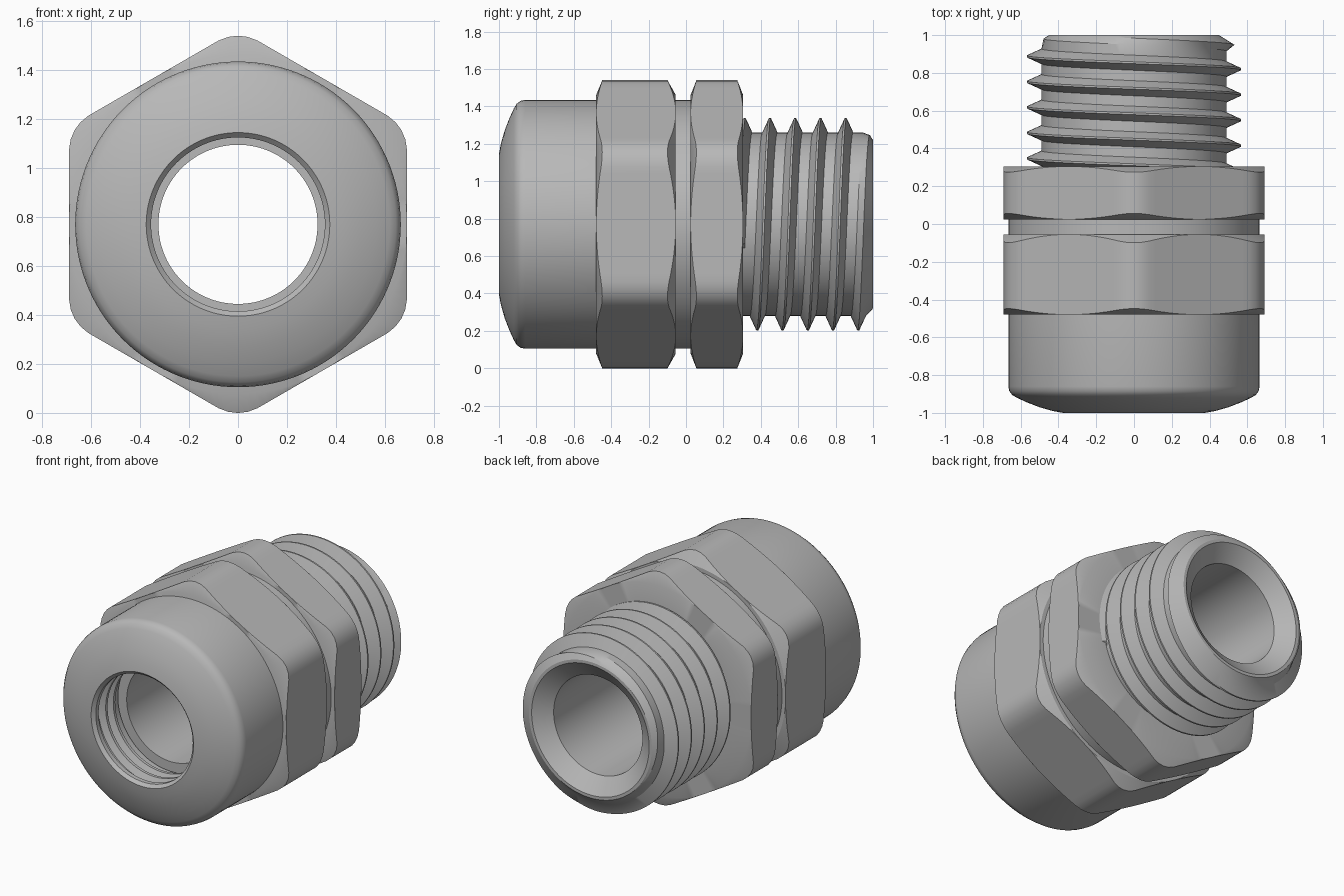
import bpy, bmesh
from math import cos, sin, tau, radians, sqrt, degrees

cube = bpy.data.objects.get("Cube")
if cube:
    bpy.data.objects.remove(cube, do_unlink=True)

AXIS_Z = 0.77      # height of the long axis
STEPS = 120        # sides around the axis

metal = bpy.data.materials.new("grey metal")
metal.use_nodes = True
GREY = (0.48, 0.48, 0.48, 1)
metal.diffuse_color = GREY
metal.node_tree.nodes["Principled BSDF"].inputs["Base Color"].default_value = GREY


def sweep(name, section, closed=True):
    """Sweep section(angle), a list of (y, radius), around the long axis."""
    bm = bmesh.new()
    columns = []
    for i in range(STEPS + 1):
        a = tau * i / STEPS
        columns.append([bm.verts.new((r * cos(a), y, AXIS_Z + r * sin(a)))
                        for y, r in section(a)])
    rows = len(columns[0])
    for left, right in zip(columns, columns[1:]):
        for j in range(rows if closed else rows - 1):
            k = (j + 1) % rows
            bm.faces.new((left[j], left[k], right[k], right[j]))
    bmesh.ops.remove_doubles(bm, verts=bm.verts, dist=0.00002)
    bmesh.ops.recalc_face_normals(bm, faces=bm.faces)
    mesh = bpy.data.meshes.new(name)
    bm.to_mesh(mesh)
    bm.free()
    mesh.materials.append(metal)
    obj = bpy.data.objects.new(name, mesh)
    bpy.context.collection.objects.link(obj)
    bpy.ops.object.select_all(action="DESELECT")
    obj.select_set(True)
    bpy.context.view_layer.objects.active = obj
    bpy.ops.object.shade_smooth_by_angle(angle=radians(28))
    return obj


def hex_radius(a, flat=0.69, fillet=0.17):
    """Radius of a hexagon with rounded corners, one corner straight up."""
    phi = radians(abs((degrees(a) % 60) - 30))
    if phi < radians(6.49):
        d = (flat - fillet) / cos(radians(30))
        return d * cos(phi) + sqrt(fillet ** 2 - (d * sin(phi)) ** 2)
    return flat / cos(radians(30) - phi)


def hex_nut(name, front, back, front_slope, back_slope, hole=0.5):
    """Hexagon with both ends turned to a cone."""
    def section(a):
        r, end = hex_radius(a), 0.692
        cut = max(r - end, 0)
        return [(front, hole), (front, min(r, end)), (front + cut * front_slope + 0.001, r),
                (back - cut * back_slope - 0.001, r), (back, min(r, end)), (back, hole)]
    return sweep(name, section)


# Domed cap with a rounded rim, a lip and a grooved cavity
cap = [(-0.4, 0.665), (-0.86, 0.665), (-0.885, 0.66), (-0.905, 0.645), (-0.92, 0.62),
       (-0.945, 0.565), (-0.97, 0.5), (-0.99, 0.43), (-1, 0.375), (-0.98, 0.355),
       (-0.95, 0.355), (-0.93, 0.4)]
for y in (-0.89, -0.81):
    cap += [(y, 0.4), (y + 0.02, 0.36), (y + 0.04, 0.36), (y + 0.06, 0.4)]
cap += [(-0.4, 0.4)]
sweep("domed_cap", lambda a: cap)

# Two hexagon grips
hex_nut("cap_hexagon", -0.48, -0.055, 0.4, 0.55)
hex_nut("body_hexagon", 0.025, 0.305, 0.38, 0.38, hole=0.44)

# Hollow core with the collar between the hexagons and a flared mouth
core = [(-0.7, 0.325), (0.92, 0.325), (1, 0.43), (1, 0.45), (0.95, 0.45), (0.15, 0.45),
        (0.15, 0.665), (-0.2, 0.665), (-0.2, 0.39), (-0.7, 0.39)]
sweep("hollow_core", lambda a: core)

# Helical outside thread, tapered at its open end
PITCH, START, END = 0.135, 0.28, 1.0
TOOTH = [(-0.04, 0.49), (-0.005, 0.567), (0.005, 0.567), (0.04, 0.49)]


def thread_section(a):
    points = []
    for turn in range(-3, 7):
        for offset, r in TOOTH:
            y = 0.415 + PITCH * (turn + a / tau) + offset
            if y < START:
                y, r = START, 0.49
            y = min(y, END)
            points.append((y, min(r, 0.45 + 1.6 * (END - y))))
    return points


sweep("outside_thread", thread_section, closed=False)
